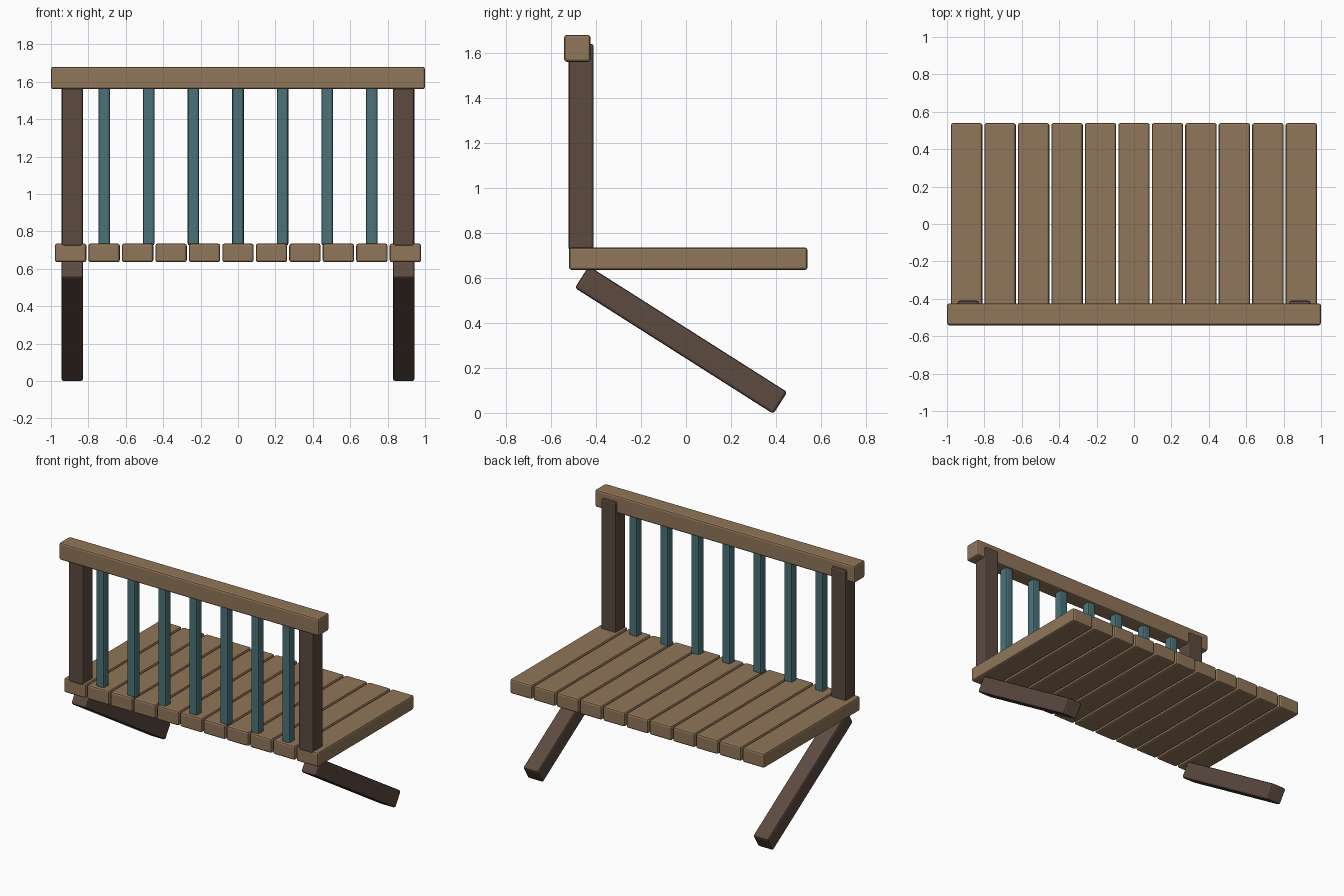
import bpy
import bmesh
import math
from mathutils import Matrix

cube = bpy.data.objects.get("Cube")
if cube:
    bpy.data.objects.remove(cube, do_unlink=True)


def material(name, rgb):
    mat = bpy.data.materials.new(name)
    mat.use_nodes = True
    color = (*rgb, 1)
    mat.diffuse_color = color
    mat.node_tree.nodes["Principled BSDF"].inputs["Base Color"].default_value = color
    return mat


wood = material("tan wood", (0.28, 0.18, 0.10))
dark_wood = material("dark brown wood", (0.107, 0.069, 0.051))
teal = material("teal paint", (0.069, 0.171, 0.188))


def beam(name, center, size, mat, tilt=0, bevel=0.012):
    """Box with softened edges, tilted about the x axis."""
    mesh = bpy.data.meshes.new(name)
    bm = bmesh.new()
    bmesh.ops.create_cube(bm, size=1, matrix=Matrix.Diagonal((*size, 1)))
    bmesh.ops.bevel(bm, geom=bm.edges[:], offset=bevel, segments=2,
                    profile=0.5, affect='EDGES')
    bm.to_mesh(mesh)
    bm.free()
    mesh.materials.append(mat)
    obj = bpy.data.objects.new(name, mesh)
    obj.location = center
    obj.rotation_euler.x = tilt
    bpy.context.collection.objects.link(obj)
    return obj


# Seat planks
PLANKS = 11
PITCH = 0.179
for i in range(PLANKS):
    x = (i - (PLANKS - 1) / 2) * PITCH
    beam(f"seat_plank_{i + 1}", (x, 0.01, 0.685), (0.168, 1.06, 0.1), wood)

# Top rail
beam("top_rail", (0, -0.483, 1.62), (2, 0.117, 0.12), wood)

# Posts and slanted legs on both sides
for side, sign in (("left", 1), ("right", -1)):
    x = 0.886 * sign
    beam(f"{side}_post", (x, -0.466, 1.18), (0.114, 0.112, 0.92), dark_wood)
    beam(f"{side}_leg", (x, -0.022, 0.324), (0.116, 1.045, 0.115), dark_wood,
         tilt=math.radians(-32.4))

# Painted back slats
SLATS = 7
for i in range(SLATS):
    x = (i - (SLATS - 1) / 2) * 0.2385
    beam(f"back_slat_{i + 1}", (x, -0.468, 1.155), (0.062, 0.062, 0.86), teal)
